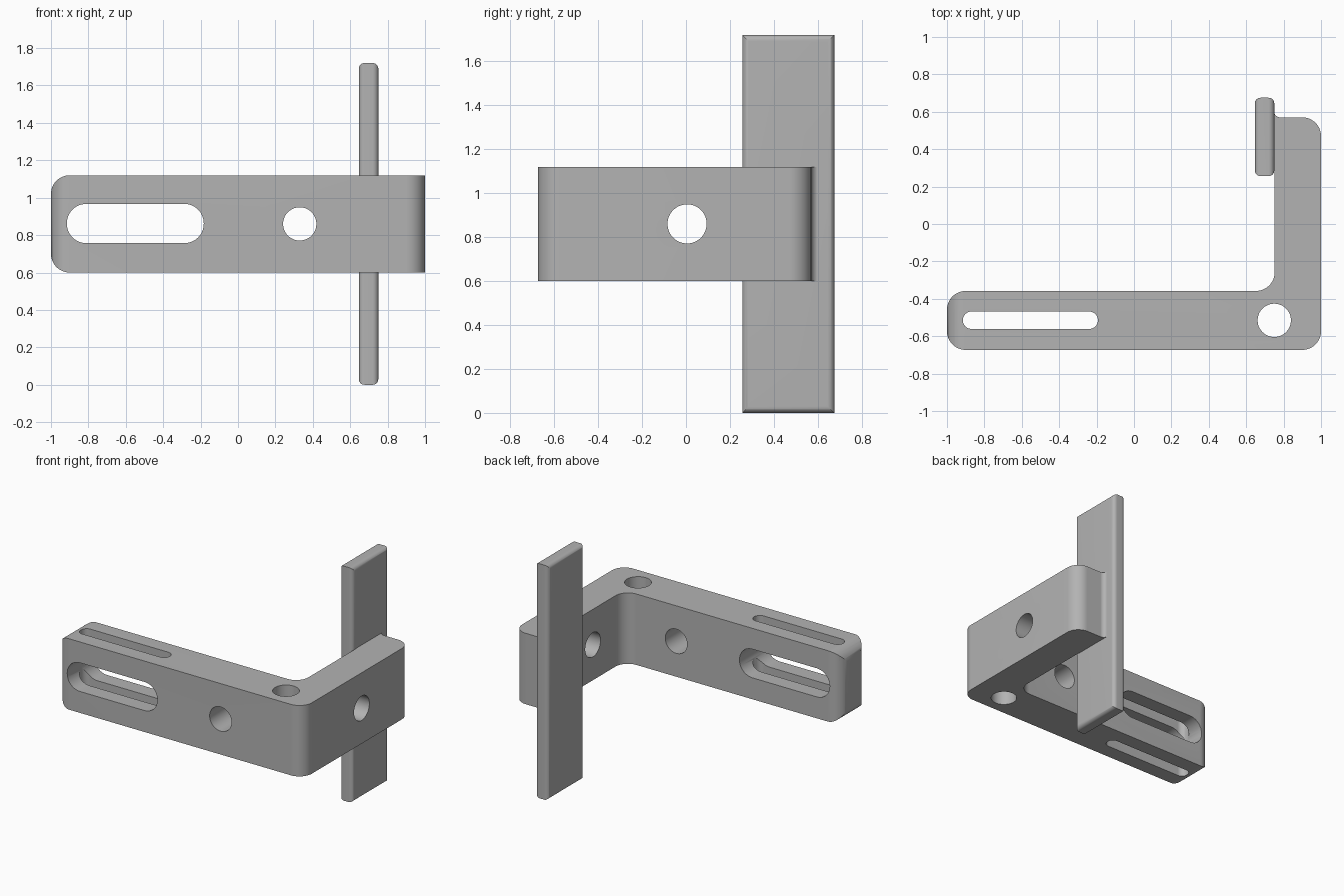
import bpy, bmesh, math
from mathutils import Vector, Matrix

cube = bpy.data.objects.get("Cube")
if cube:
    bpy.data.objects.remove(cube, do_unlink=True)

grey = bpy.data.materials.new("plain grey")
grey.use_nodes = True
grey.diffuse_color = (0.45, 0.45, 0.45, 1)
grey.node_tree.nodes["Principled BSDF"].inputs["Base Color"].default_value = (0.45, 0.45, 0.45, 1)

# Which world axes a profile's (u, v, depth) run along
AXES = {"z": ((1, 0, 0), (0, 1, 0), (0, 0, 1)),
        "y": ((1, 0, 0), (0, 0, 1), (0, 1, 0)),
        "x": ((0, 1, 0), (0, 0, 1), (1, 0, 0))}


def rounded(corners, steps=12):
    """Replace every (u, v, radius) corner by a tangent arc."""
    out = []
    for i, (u, v, r) in enumerate(corners):
        p = Vector((u, v))
        if r == 0:
            out.append(p)
            continue
        a = (Vector(corners[i - 1][:2]) - p).normalized()
        b = (Vector(corners[(i + 1) % len(corners)][:2]) - p).normalized()
        half = a.angle(b) / 2
        centre = p + (a + b).normalized() * r / math.sin(half)
        start = p + a * r / math.tan(half) - centre
        end = p + b * r / math.tan(half) - centre
        sweep = math.atan2(start.x * end.y - start.y * end.x, start.dot(end))
        for k in range(steps + 1):
            out.append(centre + Matrix.Rotation(sweep * k / steps, 2) @ start)
    return out


def box(u0, u1, v0, v1, r_left, r_right):
    return rounded([(u0, v0, r_left), (u1, v0, r_right), (u1, v1, r_right), (u0, v1, r_left)])


def circle(u, v, r, n=48):
    return [Vector((u + r * math.cos(math.tau * k / n), v + r * math.sin(math.tau * k / n)))
            for k in range(n)]


def extrude(name, outline, axis, low, high):
    eu, ev, ed = (Vector(e) for e in AXES[axis])
    bm = bmesh.new()
    face = bm.faces.new([bm.verts.new(eu * p.x + ev * p.y + ed * low) for p in outline])
    side = bmesh.ops.extrude_face_region(bm, geom=[face])["geom"]
    bmesh.ops.translate(bm, vec=ed * (high - low),
                        verts=[g for g in side if isinstance(g, bmesh.types.BMVert)])
    bmesh.ops.remove_doubles(bm, verts=bm.verts, dist=1e-5)
    bmesh.ops.recalc_face_normals(bm, faces=bm.faces)
    mesh = bpy.data.meshes.new(name)
    bm.to_mesh(mesh)
    bm.free()
    mesh.materials.append(grey)
    obj = bpy.data.objects.new(name, mesh)
    bpy.context.collection.objects.link(obj)
    return obj


def combine(obj, tool, operation):
    tool.hide_render = True
    mod = obj.modifiers.new(operation.lower(), "BOOLEAN")
    mod.operation, mod.solver, mod.object = operation, "EXACT", tool
    bpy.context.view_layer.objects.active = obj
    bpy.ops.object.modifier_apply(modifier=mod.name)
    bpy.data.objects.remove(tool, do_unlink=True)


def finish(obj):
    bpy.ops.object.select_all(action="DESELECT")
    obj.select_set(True)
    bpy.context.view_layer.objects.active = obj
    bpy.ops.object.shade_smooth_by_angle(angle=math.radians(30))


# L-shaped bracket, with a small flare where the short arm meets the plate
BOTTOM, TOP, MID = 0.6, 1.12, 0.86
bracket = extrude("angle_bracket", rounded([
    (-1, -0.673, 0.1), (1, -0.673, 0.1), (1, 0.57, 0.1),
    (0.748, 0.57, 0.035), (0.748, 0.61, 0), (0.735, 0.61, 0),
    (0.735, 0.3, 0), (0.752, 0.3, 0),
    (0.752, -0.358, 0.1), (-1, -0.358, 0.1)]), "z", BOTTOM, TOP)

# Rounded free end of the long arm
combine(bracket, extrude("end_rounding", box(-1, 1.2, BOTTOM, TOP, 0.1, 0), "y", -1, 1), "INTERSECT")

# Slots and bolt holes
cuts = [
    ("front_slot", box(-0.915, -0.183, 0.757, 0.967, 0.104, 0.104), "y", -0.8, -0.2),
    ("top_slot", box(-0.915, -0.193, -0.561, -0.468, 0.046, 0.046), "z", 0.4, 1.4),
    ("front_hole", circle(0.33, MID, 0.089), "y", -0.8, -0.2),
    ("corner_hole", circle(0.75, -0.515, 0.089), "z", 0.4, 1.4),
    ("side_hole", circle(0.005, MID, 0.089), "x", 0.6, 1.2),
]
for cut in cuts:
    combine(bracket, extrude(*cut), "DIFFERENCE")
finish(bracket)

# Upright plate with softened long and end edges
plate = extrude("upright_plate", box(0.646, 0.75, 0.256, 0.675, 0.03, 0.03), "z", 0, 1.72)
combine(plate, extrude("plate_rounding", box(0.646, 0.75, 0, 1.72, 0.03, 0.03), "y", 0, 1), "INTERSECT")
finish(plate)
